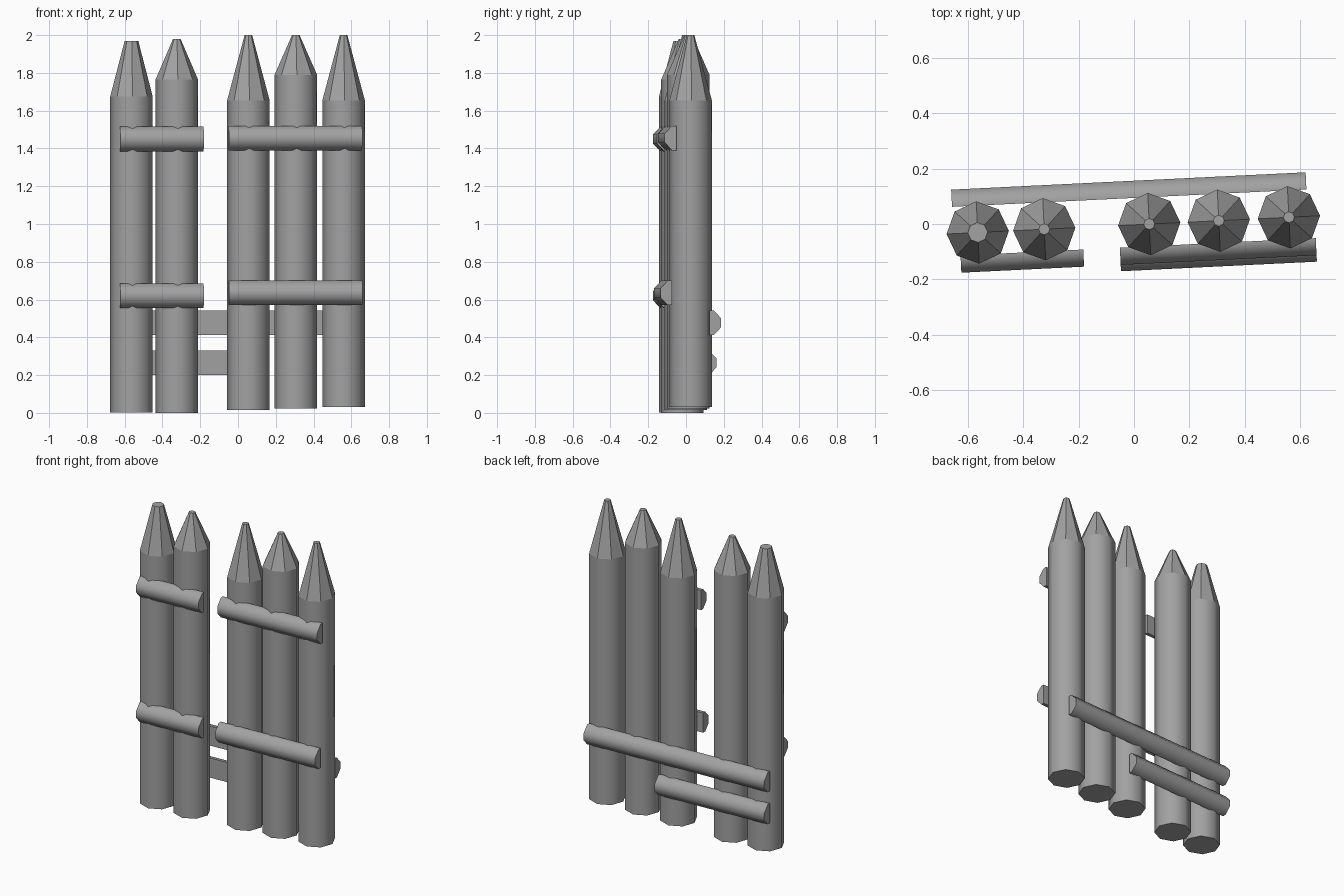
import bpy, bmesh, math
from mathutils import Matrix, Vector

cube = bpy.data.objects.get("Cube")
if cube:
    bpy.data.objects.remove(cube, do_unlink=True)

GREY = (0.36, 0.36, 0.36, 1.0)
wood = bpy.data.materials.new("grey wood")
wood.use_nodes = True
wood.diffuse_color = GREY
wood.node_tree.nodes["Principled BSDF"].inputs["Base Color"].default_value = GREY

# The whole fence runs along a line turned slightly about z
ANGLE = math.radians(2.8)
SLOPE = math.tan(ANGLE)
OFFSET = -0.003
RADIUS = 0.1125


def finish(name, bm):
    bmesh.ops.recalc_face_normals(bm, faces=bm.faces)
    mesh = bpy.data.meshes.new(name)
    bm.to_mesh(mesh)
    bm.free()
    mesh.materials.append(wood)
    obj = bpy.data.objects.new(name, mesh)
    bpy.context.collection.objects.link(obj)
    return obj


def stake(name, x, bottom, shoulder, top, tip):
    """Eight-sided post with smooth sides and a flat-faceted, blunt point."""
    bm = bmesh.new()
    rings = []
    for z, r in ((bottom, RADIUS), (shoulder, RADIUS), (top, tip)):
        ring = bmesh.ops.create_circle(bm, segments=8, radius=r,
                                       matrix=Matrix.Translation((0, 0, z)))
        rings.append(ring["verts"])
    for lower, upper, smooth in ((rings[0], rings[1], True), (rings[1], rings[2], False)):
        for i in range(8):
            j = (i + 1) % 8
            face = bm.faces.new((lower[i], lower[j], upper[j], upper[i]))
            face.smooth = smooth
    bm.faces.new(rings[0])
    bm.faces.new(rings[2])
    obj = finish(name, bm)
    obj.location = (x, SLOPE * x + OFFSET, 0)
    obj.rotation_euler.z = ANGLE


def rail(name, x0, x1, z, inner, side):
    """Split log: flat towards the stakes, chamfered and smooth outside."""
    bm = bmesh.new()
    profile = [(0, -0.065), (0.023, -0.065), (0.062, -0.023),
               (0.062, 0.023), (0.023, 0.065), (0, 0.065)]
    half = (x1 - x0) / 2 / math.cos(ANGLE)
    ends = [[bm.verts.new((s * half, side * (inner + d), h)) for d, h in profile]
            for s in (-1, 1)]
    n = len(profile)
    for i in range(n):
        j = (i + 1) % n
        face = bm.faces.new((ends[0][i], ends[0][j], ends[1][j], ends[1][i]))
        face.smooth = i < n - 1
    for end in ends:
        bm.faces.new(end)
    obj = finish(name, bm)
    x = (x0 + x1) / 2
    obj.location = (x, SLOPE * x + OFFSET, z)
    obj.rotation_euler.z = ANGLE


# Stakes from right to left
stakes = [(-0.564, 0.003, 1.675, 1.97, 0.036),
          (-0.324, 0.0, 1.765, 1.98, 0.02),
          (0.055, 0.014, 1.655, 2.0, 0.02),
          (0.306, 0.024, 1.79, 2.0, 0.02),
          (0.559, 0.03, 1.655, 2.0, 0.02)]
for number, values in enumerate(stakes, 1):
    stake(f"stake_{number}", *values)

# Front rails, split by the gap
rail("front_upper_right_rail", -0.63, -0.187, 1.45, 0.08, -1)
rail("front_lower_right_rail", -0.63, -0.187, 0.62, 0.08, -1)
rail("front_upper_left_rail", -0.055, 0.652, 1.455, 0.08, -1)
rail("front_lower_left_rail", -0.055, 0.652, 0.635, 0.103, -1)

# Back rails bridging the gap
rail("back_long_rail", -0.652, 0.627, 0.477, 0.097, 1)
rail("back_short_rail", -0.652, 0.125, 0.265, 0.097, 1)
